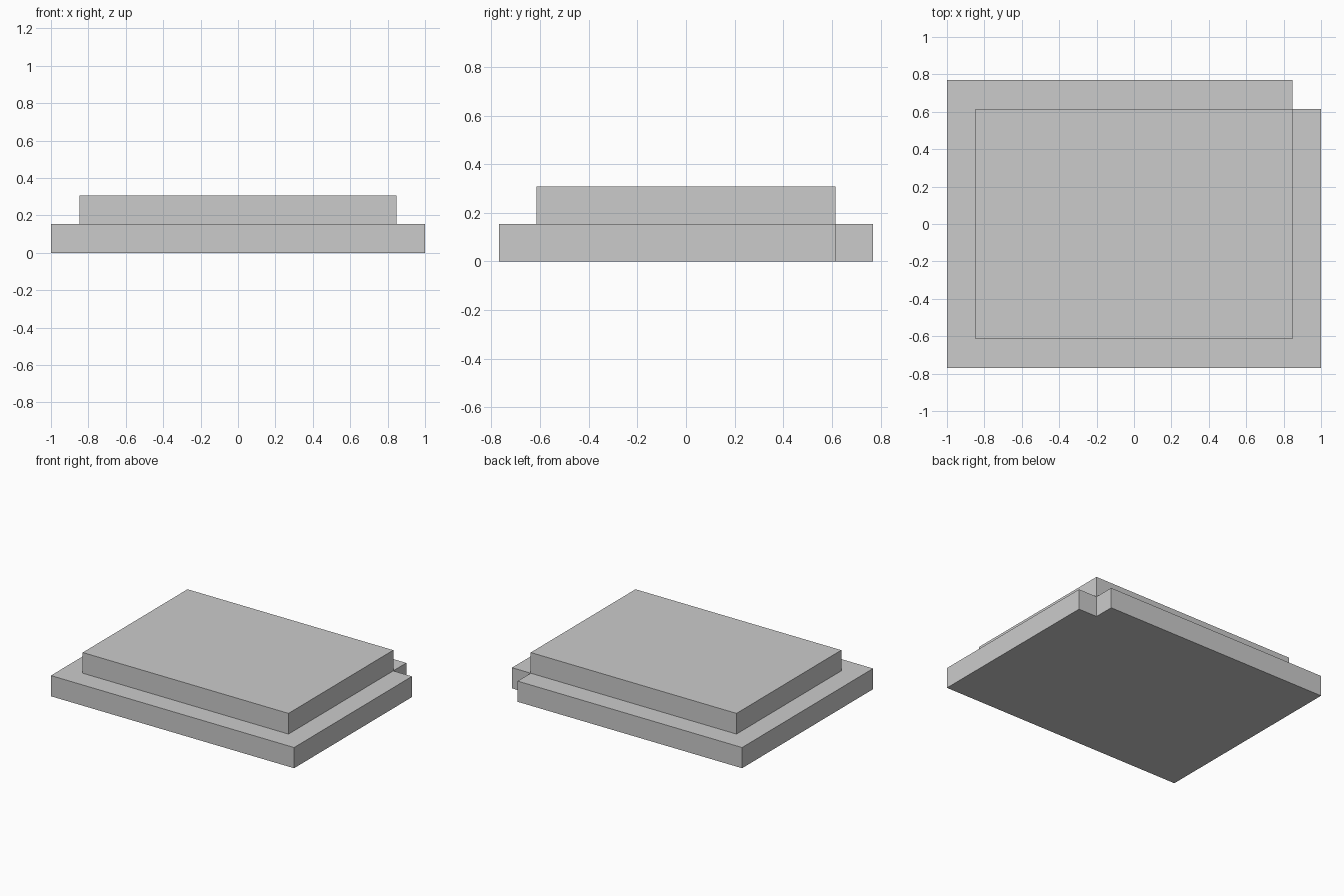
import bpy
import bmesh

if "Cube" in bpy.data.objects:
    bpy.data.objects.remove(bpy.data.objects["Cube"])

U = 2 / 13                      # one step: rise and tread width
X, Y = 1.0, 5 * U               # half size of the lower step
XI, YI = X - U, Y - U           # half size of the upper step


def slab(name, outline, z0, z1):
    """Extrude a flat outline from z0 up to z1."""
    bm = bmesh.new()
    face = bm.faces.new([bm.verts.new((x, y, z0)) for x, y in outline])
    top = bmesh.ops.extrude_face_region(bm, geom=[face], use_keep_orig=True)
    verts = [g for g in top["geom"] if isinstance(g, bmesh.types.BMVert)]
    bmesh.ops.translate(bm, verts=verts, vec=(0, 0, z1 - z0))
    bmesh.ops.recalc_face_normals(bm, faces=bm.faces[:])
    mesh = bpy.data.meshes.new(name)
    bm.to_mesh(mesh)
    bm.free()
    obj = bpy.data.objects.new(name, mesh)
    bpy.context.collection.objects.link(obj)
    return obj


# Lower step, with a square notch in the back right corner
slab("lower_step",
     [(-X, -Y), (X, -Y), (X, YI), (XI, YI), (XI, Y), (-X, Y)], 0, U)

# Upper step
slab("upper_step",
     [(-XI, -YI), (XI, -YI), (XI, YI), (-XI, YI)], U, 2 * U)
